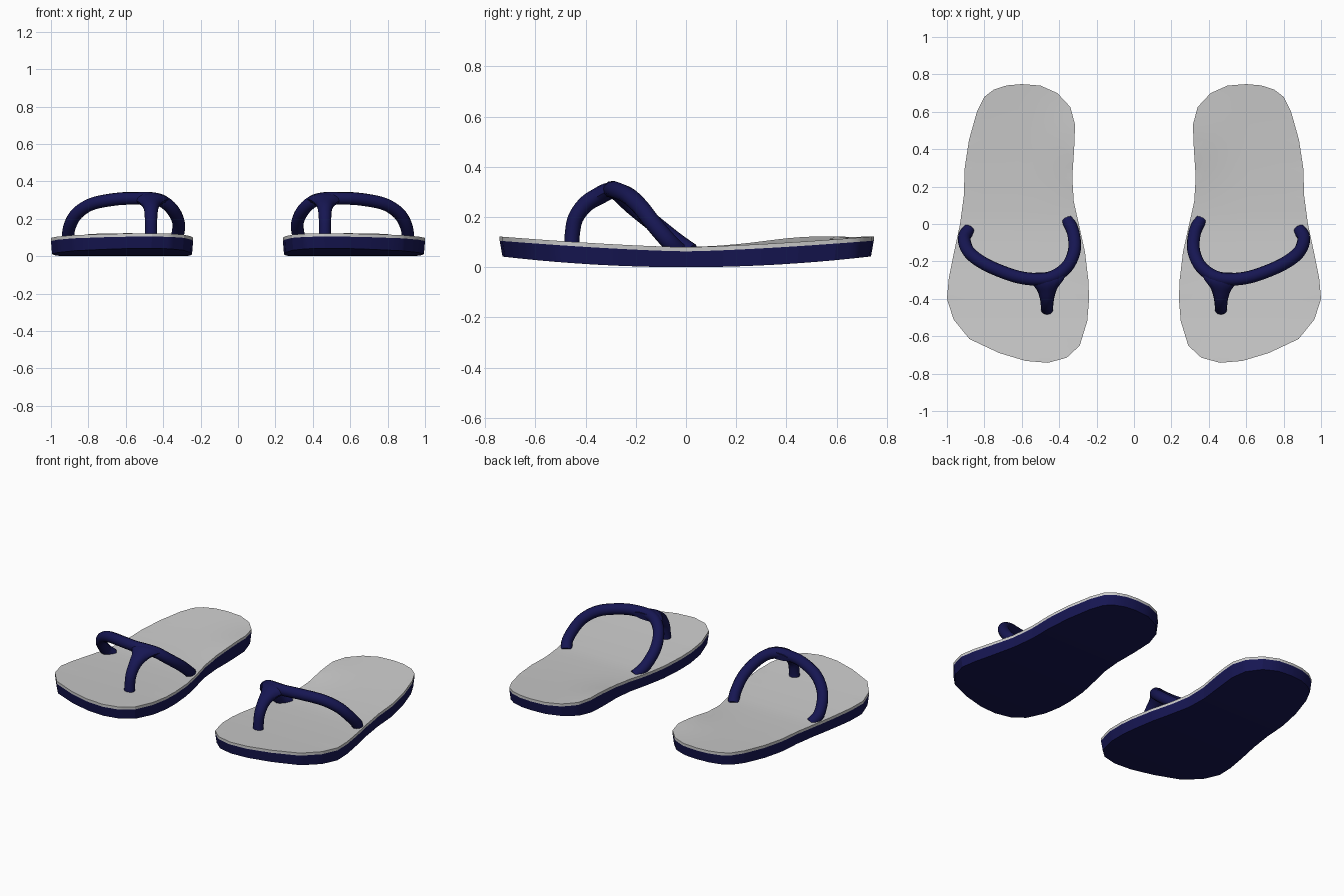
import bpy, bmesh, math
from mathutils import Vector

if "Cube" in bpy.data.objects:
    bpy.data.objects.remove(bpy.data.objects["Cube"])

navy = bpy.data.materials.new("navy")
navy.diffuse_color = (0.008, 0.008, 0.085, 1)
navy.use_nodes = True
navy.node_tree.nodes["Principled BSDF"].inputs["Base Color"].default_value = navy.diffuse_color

# Footbed outline of the +x sandal, counter-clockwise from the toe
OUTLINE = [(.46, -.742), (.58, -.732), (.72, -.69), (.88, -.615), (.965, -.51), (1, -.40),
           (.99, -.29), (.962, -.15), (.93, 0), (.91, .15), (.905, .3), (.882, .45),
           (.84, .6), (.80, .68), (.75, .718), (.68, .741), (.6, .748), (.5, .74),
           (.41, .70), (.34, .625), (.315, .53), (.32, .4), (.33, .25), (.322, .12),
           (.295, 0), (.262, -.15), (.244, -.3), (.24, -.4), (.25, -.52), (.29, -.65), (.36, -.715)]


def top_z(x, y):
    arch = 0.018 * math.exp(-((y - .45) / .22) ** 2) * max(0, (.62 - x) / .3) ** 2
    return 0.08 + 0.042 * (abs(y) / .74) ** 1.4 + arch


def bottom_z(x, y):
    return 0.042 * (abs(y) / .74) ** 2


def seam_z(x, y):
    return top_z(x, y) - 0.017


def finish(name, bm, mat=None):
    bmesh.ops.recalc_face_normals(bm, faces=bm.faces)
    me = bpy.data.meshes.new(name)
    bm.to_mesh(me)
    bm.free()
    ob = bpy.data.objects.new(name, me)
    bpy.context.collection.objects.link(ob)
    if mat:
        me.materials.append(mat)
    bpy.ops.object.select_all(action='DESELECT')
    ob.select_set(True)
    bpy.context.view_layer.objects.active = ob
    bpy.ops.object.shade_smooth_by_angle(angle=math.radians(40))
    mod = ob.modifiers.new("other_foot", 'MIRROR')
    mod.use_mirror_merge = False
    return ob


def layer(name, cap_z, rim_z, cap_scale=1, mat=None):
    """Curved cap cut into a grid, with a side wall running to rim_z."""
    bm = bmesh.new()
    bm.faces.new([bm.verts.new((x, y, 0)) for x, y in OUTLINE])
    cuts = [((0, y / 20, 0), (0, 1, 0)) for y in range(-14, 15)]
    cuts += [((x, 0, 0), (1, 0, 0)) for x in (.38, .46, .54, .62, .78)]
    for co, no in cuts:
        bmesh.ops.bisect_plane(bm, geom=bm.verts[:] + bm.edges[:] + bm.faces[:],
                               plane_co=co, plane_no=no)
    rim = [e for e in bm.edges if e.is_boundary]
    cap = bm.verts[:]
    ext = bmesh.ops.extrude_edge_only(bm, edges=rim)["geom"]
    for v in [g for g in ext if isinstance(g, bmesh.types.BMVert)]:
        v.co.z = rim_z(v.co.x, v.co.y)
    for v in cap:
        v.co.z = cap_z(v.co.x, v.co.y)
        v.co.x = .62 + (v.co.x - .62) * cap_scale
        v.co.y *= cap_scale
    ob = finish(name, bm, mat)
    # open shells: make the cap face outwards
    me = ob.data
    big = max(me.polygons, key=lambda p: abs(p.normal.z) * p.area)
    if big.normal.z * (1 if cap_z is top_z else -1) < 0:
        me.flip_normals()


layer("insole", top_z, seam_z)
layer("sole", bottom_z, seam_z, .985, navy)


def tube(name, pts, ref, sides=12, steps=5):
    """Smooth sweep through points (x, y, z, half_width, half_height)."""
    pts = [Vector(p) for p in pts]
    ext = [2 * pts[0] - pts[1]] + pts + [2 * pts[-1] - pts[-2]]
    path = []
    for a, b, c, d in zip(ext, ext[1:], ext[2:], ext[3:]):
        for s in range(steps):
            t = s / steps
            path.append(.5 * (2 * b + (c - a) * t + (2 * a - 5 * b + 4 * c - d) * t * t
                              + (3 * b - a - 3 * c + d) * t ** 3))
    path.append(pts[-1])
    bm = bmesh.new()
    rings, side = [], Vector(ref)
    for i, p in enumerate(path):
        t = (path[min(i + 1, len(path) - 1)] - path[max(i - 1, 0)])
        t = Vector(t[:3]).normalized()
        side = (side - t * side.dot(t)).normalized()
        up = t.cross(side)
        rings.append([bm.verts.new(Vector(p[:3]) + side * p[3] * math.cos(k * math.tau / sides)
                                   + up * p[4] * math.sin(k * math.tau / sides))
                      for k in range(sides)])
    for r, q in zip(rings, rings[1:]):
        for k in range(sides):
            n = (k + 1) % sides
            bm.faces.new((r[k], r[n], q[n], q[k]))
    bm.faces.new(rings[0])
    bm.faces.new(rings[-1])
    finish(name, bm, navy)


# Strap over the foot
R = .034
tube("strap", [(*p, R, R) for p in [
    (.885, -.03, .065), (.908, -.075, .11), (.892, -.135, .18), (.85, -.18, .238),
    (.77, -.228, .283), (.64, -.278, .306), (.54, -.295, .309), (.46, -.29, .308),
    (.40, -.265, .292), (.348, -.215, .245), (.318, -.135, .18), (.325, -.045, .108),
    (.355, .02, .062)]], (0, 0, 1))

# Toe post, flaring into the strap
tube("toe_post", [(.468, -.262, .302, .105, .022), (.468, -.305, .303, .088, .034),
                  (.466, -.35, .282, .054, .035), (.465, -.40, .25, .038, .033),
                  (.465, -.44, .195, .033, .031), (.465, -.453, .13, .032, .03),
                  (.465, -.455, .08, .035, .03)], (1, 0, 0))
